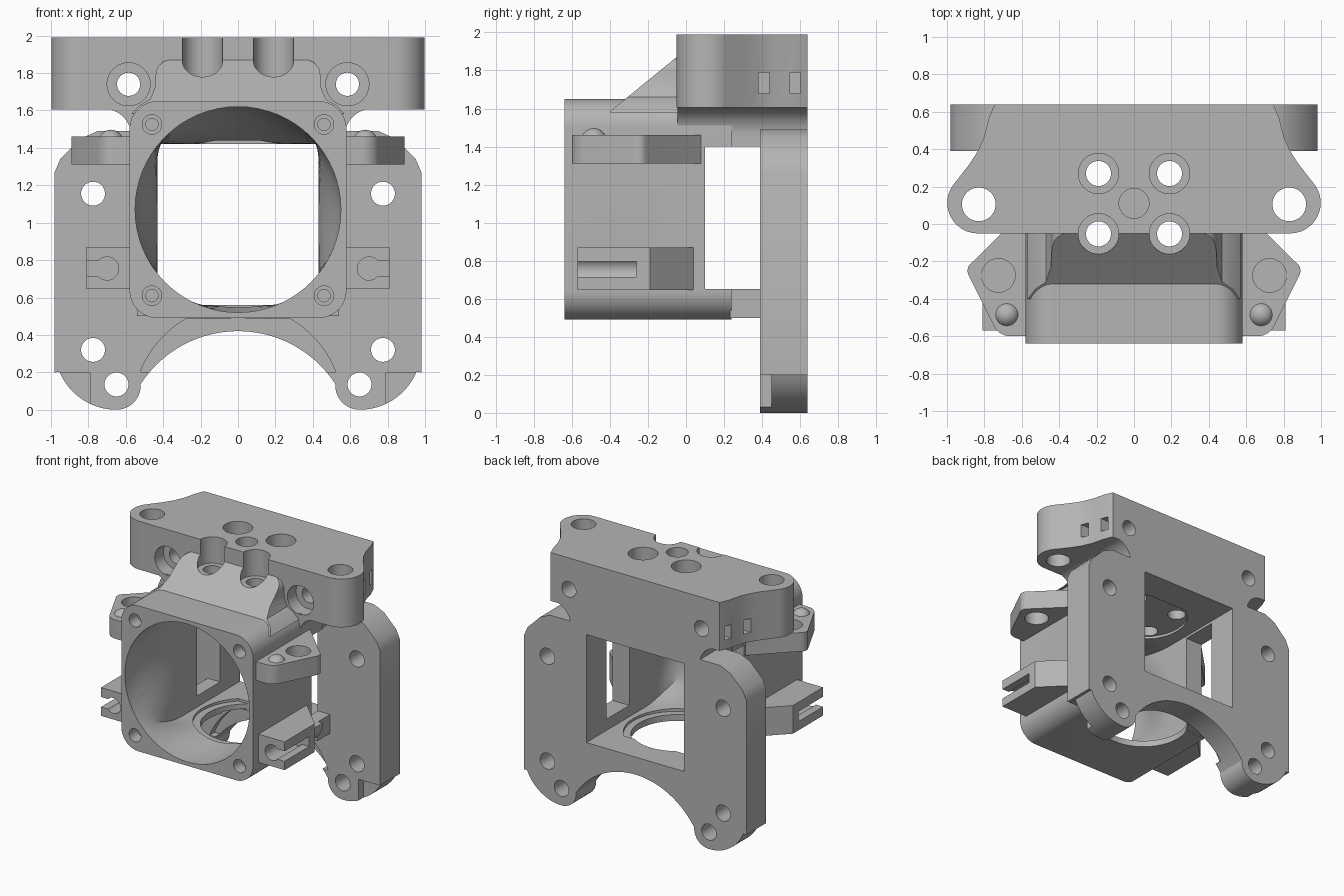
import bpy, bmesh
from math import sin, cos, radians, pi

cube = bpy.data.objects.get("Cube")
if cube:
    bpy.data.objects.remove(cube)

grey = bpy.data.materials.new("matte_grey")
grey.use_nodes = True
grey.diffuse_color = (0.46, 0.46, 0.46, 1)
grey.node_tree.nodes["Principled BSDF"].inputs["Base Color"].default_value = (0.46, 0.46, 0.46, 1)

PLACE = {"x": lambda u, v, t: (t, u, v), "y": lambda u, v, t: (u, t, v), "z": lambda u, v, t: (u, v, t)}
parts, cutters = [], []


def loft(name, rings, cutter=False):
    """Skin a list of equal point rings and cap both ends."""
    bm = bmesh.new()
    rows = [[bm.verts.new(p) for p in ring] for ring in rings]
    n = len(rows[0])
    for a, b in zip(rows, rows[1:]):
        for i in range(n):
            bm.faces.new((a[i], a[(i + 1) % n], b[(i + 1) % n], b[i]))
    bm.faces.new(rows[0])
    bm.faces.new(rows[-1])
    bmesh.ops.recalc_face_normals(bm, faces=bm.faces)
    mesh = bpy.data.meshes.new(name)
    bm.to_mesh(mesh)
    bm.free()
    obj = bpy.data.objects.new(name, mesh)
    bpy.context.collection.objects.link(obj)
    obj.hide_render = cutter
    (cutters if cutter else parts).append(obj)
    return obj


def prism(name, pts, axis, a, b, cutter=False):
    return loft(name, [[PLACE[axis](u, v, t) for u, v in pts] for t in (a, b)], cutter)


def arc(cx, cy, r, start, end, n=16):
    angles = [radians(start + (end - start) * i / n) for i in range(n + 1)]
    return [(cx + r * cos(t), cy + r * sin(t)) for t in angles]


def mirrored(half):
    return half + [(-x, y) for x, y in reversed(half) if abs(x) > 1e-5]


def hole(u, v, r, axis, a, b):
    return prism("cutter", arc(u, v, r, 0, 360, 40)[:-1], axis, a, b, True)


def box(x1, x2, y1, y2, z1, z2):
    return prism("cutter", [(x1, y1), (x2, y1), (x2, y2), (x1, y2)], "z", z1, z2, True)


def cut(obj, tools):
    """Subtract the tools and bake the result."""
    for tool in tools:
        mod = obj.modifiers.new("cut", "BOOLEAN")
        mod.operation, mod.solver, mod.object = "DIFFERENCE", "EXACT", tool
    bpy.context.view_layer.update()
    graph = bpy.context.evaluated_depsgraph_get()
    mesh = bpy.data.meshes.new_from_object(obj.evaluated_get(graph))
    obj.modifiers.clear()
    obj.data = mesh


# Air passage: round mouth blending into a square tunnel
def passage_ring(y, k):
    ring = []
    for i in range(64):
        t = 2 * pi * i / 64
        square = 0.43 / max(abs(cos(t)), abs(sin(t)))
        r = 0.55 * (1 - k) + square * k
        ring.append((r * cos(t), y, 1.07 - 0.08 * k + r * sin(t)))
    return ring


rings = [passage_ring(-0.66, 0)]
for i in range(9):
    f = i / 8
    rings.append(passage_ring(-0.6 + 0.5 * f, f * f * (3 - 2 * f)))
passage = loft("cutter", rings + [passage_ring(0.7, 1)], True)

# Vertical holes shared by the roof parts, and the floor hole
roof_tools = [hole(0, 0.11, 0.08, "z", 1.3, 2.1)]
for x in (-0.19, 0.19):
    for y in (-0.053, 0.27):
        roof_tools += [hole(x, y, 0.067, "z", 1.3, 1.85), hole(x, y, 0.108, "z", 1.78, 2.1)]
roof_recess = hole(0, 0.11, 0.33, "z", 1.3, 1.44)
floor_hole = hole(0, 0.11, 0.335, "z", 0.45, 0.7)
floor_step = hole(0, 0.11, 0.39, "z", 0.54, 0.63)

# Rear mounting plate with arch and two feet
half = [(0, 1.49), (0.75, 1.49), (0.84, 1.45), (0.95, 1.34), (0.98, 1.27), (0.98, 0.2)]
half += arc(0.65, 0.33, 0.33, -23, -90) + arc(0.65, 0.13, 0.13, -95, -180)
half += arc(0, -0.2, 0.62, 33, 90, 24)
plate = prism("mounting_plate", mirrored(half), "y", 0.39, 0.64)
arch_step = arc(0, 0, 0.56, 21, 60)
tools = [passage, floor_hole, prism("cutter", mirrored(arch_step), "y", 0.3, 0.45, True)]
for s in (-1, 1):
    tools.append(box(s * 0.79, s * 1.2, 0.3, 0.45, -0.1, 0.2))
    for x, z in ((0.775, 0.32), (0.775, 1.155), (0.65, 0.135)):
        tools.append(hole(s * x, z, 0.064, "y", 0.3, 0.7))
cut(plate, tools)

# Top block with rounded lobes
half = [(0, 0.64), (0.745, 0.64), (0.775, 0.57), (0.8, 0.47), (0.835, 0.39), (0.88, 0.32)]
half += arc(0.835, 0.113, 0.163, 38, -90, 24) + [(0, -0.05)]
block = prism("top_block", mirrored(half), "z", 1.605, 1.99)
tools = list(roof_tools)
for s in (-1, 1):
    tools += [hole(s * 0.83, 0.105, 0.09, "z", 1.5, 2.1),
              hole(s * 0.585, 1.74, 0.062, "y", -0.2, 0.7),
              hole(s * 0.585, 1.74, 0.115, "y", -0.2, 0.06)]
    for y in (0.41, 0.575):
        tools.append(box(s * 0.66, s * 0.95, y - 0.028, y + 0.028, 1.68, 1.79))
cut(block, tools)

# Flared neck under the block
half = [(0, 1.4), (0.57, 1.4)] + arc(0.72, 1.46, 0.15, 180, 90) + [(0.72, 1.63), (0, 1.63)]
neck = prism("neck", mirrored(half), "y", -0.045, 0.64)
cut(neck, roof_tools + [passage, roof_recess])

# Sloped shoulder rising from duct to block
half = [(0, 1.58), (0.57, 1.58), (0.53, 1.625), (0.47, 1.66), (0.445, 1.72), (0.44, 1.79)]
half += arc(0.36, 1.79, 0.08, 10, 90, 8) + [(0, 1.87)]
shoulder = prism("sloped_shoulder", mirrored(half), "y", -0.4, 0)
slope = prism("cutter", [(-0.5, 1.503), (-0.05, 1.87), (0, 1.91), (-0.5, 2.1)], "x", -1, 1, True)
cut(shoulder, roof_tools + [slope, passage])

# Duct body with rounded corners, screw holes and open sides at the rear
half = arc(0.43, 0.64, 0.15, -90, 0) + arc(0.43, 1.5, 0.15, 0, 90)
duct = prism("duct_body", mirrored(half), "y", -0.64, 0.24)
tools = roof_tools + [passage, roof_recess, floor_hole, floor_step, box(-1, 1, 0.1, 0.5, 0.65, 1.4)]
for x in (-0.46, 0.46):
    for z in (0.61, 1.525):
        tools += [hole(x, z, 0.052, "y", -0.7, -0.54), hole(x, z, 0.033, "y", -0.7, -0.4)]
cut(duct, tools)

# Floor bridge joining the duct to the plate
bridge = prism("floor_bridge", mirrored([(0.54, 0.5), (0.54, 0.65)]), "y", 0.23, 0.4)
cut(bridge, [passage, floor_hole, floor_step])

for s, side in ((1, "left"), (-1, "right")):
    # Upper ear with hole and ball stud
    pts = [(0.5, 0.08), (0.58, 0.08), (0.86, -0.2)] + arc(0.835, -0.25, 0.055, 40, -30, 6)
    pts += arc(0.66, -0.5, 0.1, -28, -90, 8) + [(0.5, -0.6)]
    ear = prism(side + "_upper_ear", [(s * x, y) for x, y in pts], "z", 1.31, 1.46)
    cut(ear, [passage, hole(s * 0.725, -0.275, 0.09, "z", 1.2, 1.6)])
    bpy.ops.mesh.primitive_uv_sphere_add(segments=32, ring_count=16, radius=0.067,
                                         location=(s * 0.68, -0.485, 1.43))
    stud = bpy.context.object
    stud.name = side + "_ball_stud"
    parts.append(stud)

    # Lower ear with keyhole channel
    pts = [(0.5, -0.57), (0.81, -0.57), (0.81, -0.19), (0.55, 0.07), (0.5, 0.07)]
    ear = prism(side + "_lower_ear", [(s * x, y) for x, y in pts], "z", 0.645, 0.87)
    cut(ear, [passage, hole(s * 0.7, 0.755, 0.062, "y", -0.7, -0.26),
              box(s * 0.72, s * 0.9, -0.7, -0.26, 0.715, 0.795)])

# Finish: drop cutters, one colour, smooth curved faces
for tool in cutters:
    bpy.data.objects.remove(tool)
bpy.ops.object.select_all(action="DESELECT")
for obj in parts:
    obj.data.materials.clear()
    obj.data.materials.append(grey)
    obj.select_set(True)
bpy.context.view_layer.objects.active = parts[0]
bpy.ops.object.shade_smooth_by_angle(angle=radians(30))
